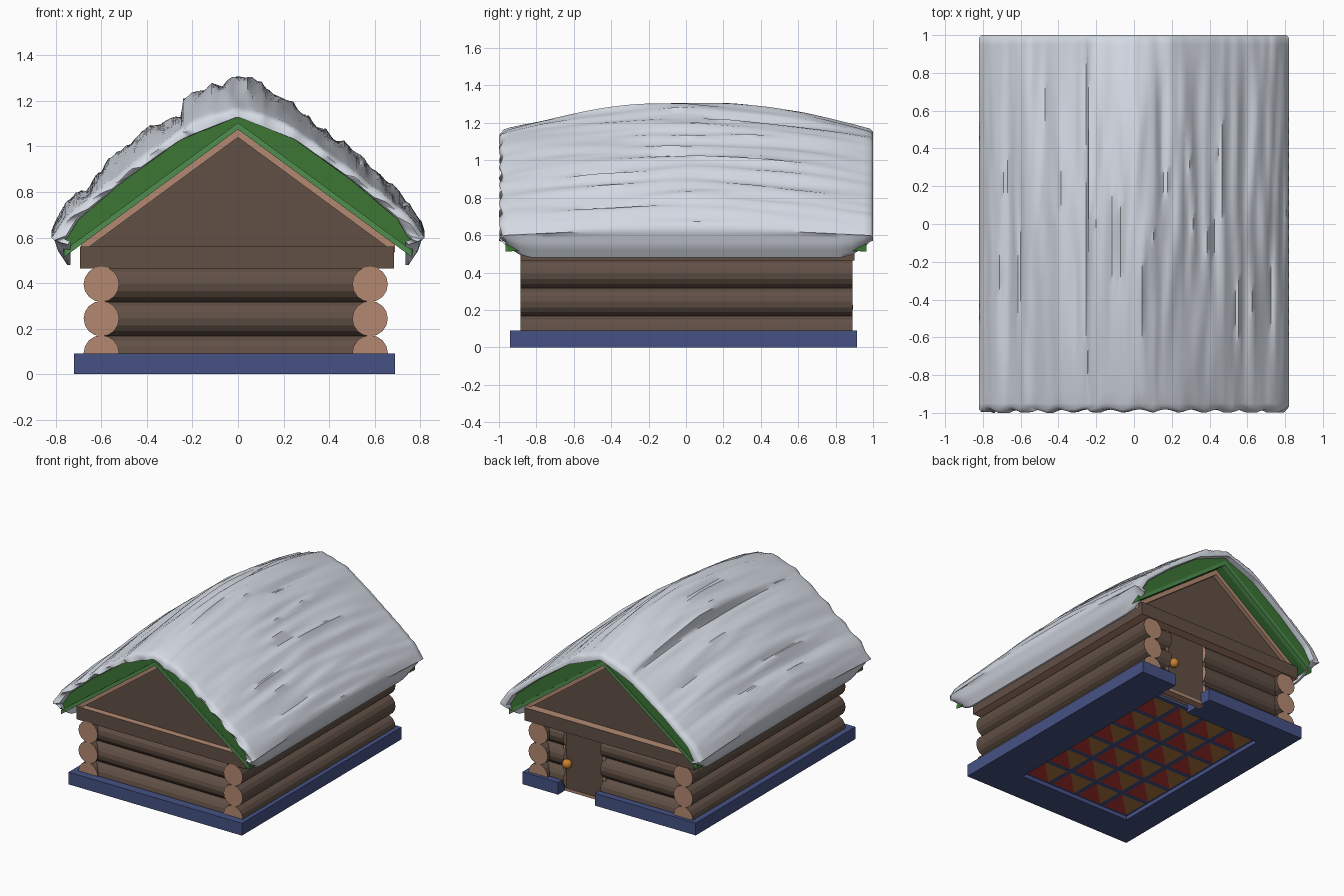
import bpy, bmesh, math
from mathutils import Vector, noise

cube = bpy.data.objects.get("Cube")
if cube:
    bpy.data.objects.remove(cube, do_unlink=True)


def material(name, r, g, b):
    m = bpy.data.materials.new(name)
    m.diffuse_color = (r, g, b, 1)
    m.use_nodes = True
    bsdf = next(n for n in m.node_tree.nodes if n.type == 'BSDF_PRINCIPLED')
    bsdf.inputs["Base Color"].default_value = (r, g, b, 1)
    bsdf.inputs["Roughness"].default_value = 0.8
    return m


SNOW = material("snow", 0.66, 0.70, 0.77)
BARK = material("bark brown", 0.12, 0.08, 0.06)
WOOD = material("cut wood", 0.45, 0.25, 0.165)
GREEN = material("roof green", 0.045, 0.18, 0.036)
TRIM = material("light green", 0.08, 0.27, 0.08)
BLUE = material("base blue", 0.06, 0.083, 0.23)
RED = material("carpet red", 0.5, 0.04, 0.035)
TAN = material("floor tan", 0.42, 0.18, 0.05)
BRASS = material("knob orange", 0.6, 0.22, 0.03)


def finish(name, bm, *mats):
    bmesh.ops.recalc_face_normals(bm, faces=bm.faces[:])
    me = bpy.data.meshes.new(name)
    bm.to_mesh(me)
    bm.free()
    ob = bpy.data.objects.new(name, me)
    bpy.context.collection.objects.link(ob)
    for m in mats:
        me.materials.append(m)
    return ob


def prism(name, pts, direction, *mats, rule=None):
    """Extrude a flat 3D outline; rule picks the material from the face normal."""
    bm = bmesh.new()
    face = bm.faces.new([bm.verts.new(p) for p in pts])
    out = bmesh.ops.extrude_face_region(bm, geom=[face])["geom"]
    bmesh.ops.translate(bm, vec=direction, verts=[v for v in out if isinstance(v, bmesh.types.BMVert)])
    bmesh.ops.recalc_face_normals(bm, faces=bm.faces[:])
    for f in bm.faces:
        f.material_index = 1 if rule and rule(f.normal) else 0
    return finish(name, bm, *mats)


def slab(name, pts_xy, z0, z1, *mats, rule=None):
    return prism(name, [(x, y, z0) for x, y in pts_xy], (0, 0, z1 - z0), *mats, rule=rule)


def panel(name, pts_xz, y0, y1, mat):
    return prism(name, [(x, y0, z) for x, z in pts_xz], (0, y1 - y0, 0), mat)


def rect(x0, x1, y0, y1):
    return [(x0, y0), (x1, y0), (x1, y1), (x0, y1)]


def mirrored(half):
    return [(-x, z) for x, z in reversed(half)] + [p for p in half if p[0] > 0]


def log(name, start, end, radius=0.078, sides=16):
    a, axis = Vector(start), Vector(end) - Vector(start)
    side = axis.normalized().cross(Vector((0, 0, 1)))
    up = Vector((0, 0, 1))
    ring = [a + radius * (side * math.cos(t) + up * math.sin(t))
            for t in (2 * math.pi * i / sides for i in range(sides))]
    d = axis.normalized()
    prism(name, ring, axis, BARK, WOOD, rule=lambda n: abs(n.dot(d)) > 0.9)


# Base frame with an opening for the door
slab("base_frame", [(-0.72, -0.94), (0.69, -0.94), (0.69, 0.915), (0.40, 0.915), (0.40, -0.70),
                    (-0.52, -0.70), (-0.52, 0.68), (0.10, 0.68), (0.10, 0.915), (-0.72, 0.915)],
     0, 0.09, BLUE)
slab("floor_plate", rect(-0.53, 0.41, -0.71, 0.69), 0.03, 0.05, BLUE)

# Floor tiles, each split into two coloured triangles
bm = bmesh.new()
nx, ny, gap = 4, 6, 0.018
for i in range(nx):
    for j in range(ny):
        w, h = 0.92 / nx, 1.38 / ny
        x, y = -0.52 + i * w, -0.70 + j * h
        c = [bm.verts.new((px, py, 0.026)) for px, py in
             rect(x + gap, x + w - gap, y + gap, y + h - gap)]
        for k, tri in enumerate(((0, 1, 2), (0, 2, 3))):
            f = bm.faces.new([c[t] for t in tri])
            f.material_index = k
            f.normal_update()
finish("floor_tiles", bm, RED, TAN)

# Log walls
for row in range(3):
    z = 0.093 + 0.151 * row
    for side, x in (("right", -0.60), ("left", 0.58)):
        log(f"{side}_log_{row}", (x, -0.885, z), (x, 0.89, z))
    log(f"front_log_{row}", (-0.6, -0.80, z), (0.58, -0.80, z))
    log(f"back_log_long_{row}", (-0.6, 0.79, z), (0.09, 0.79, z))
    log(f"back_log_short_{row}", (0.39, 0.79, z), (0.58, 0.79, z))

# Door and knob
panel("door", [(0.08, 0.01), (0.40, 0.01), (0.40, 0.47), (0.08, 0.47)], 0.79, 0.83, BARK)
panel("door_sill", [(0.08, 0), (0.40, 0), (0.40, 0.02), (0.08, 0.02)], 0.78, 0.835, WOOD)
for side, x in (("left", 0.395), ("right", 0.07)):
    panel(f"door_jamb_{side}", [(x, 0), (x + 0.015, 0), (x + 0.015, 0.47), (x, 0.47)], 0.78, 0.837, WOOD)
bm = bmesh.new()
bmesh.ops.create_uvsphere(bm, u_segments=16, v_segments=10, radius=0.034)
bmesh.ops.translate(bm, vec=(0.365, 0.86, 0.215), verts=bm.verts[:])
knob = finish("door_knob", bm, BRASS)
knob.data.shade_smooth()

# Beam on top of the walls, bare wood above and below
slab("wall_beam", rect(-0.695, 0.685, -0.885, 0.90), 0.465, 0.56, BARK, WOOD,
     rule=lambda n: abs(n.z) > 0.9)


def chevron(low, high, reach, slope=0.735):
    drop = slope * reach
    return [(-reach, low - drop), (0, low), (reach, low - drop),
            (reach, high - drop), (0, high), (-reach, high - drop)]


# Gables and roof trims at both ends
for end, s in (("front", -1), ("back", 1)):
    panel(f"{end}_gable", [(-0.67, 0.555), (0.67, 0.555), (0, 1.06)], s * 0.80, s * 0.84, BARK)
    panel(f"{end}_gable_trim", chevron(1.04, 1.08, 0.69), s * 0.80, s * 0.87, WOOD)
    panel(f"{end}_roof_edge", chevron(1.075, 1.105, 0.765), s * 0.93, s * 0.965, TRIM)

# Green roof
roof_top = mirrored([(0, 1.15), (0.25, 1.04), (0.5, 0.87), (0.7, 0.70), (0.77, 0.60)])
panel("green_roof", roof_top + [(0.765, 0.515), (0, 1.078), (-0.765, 0.515)], -0.955, 0.96, GREEN)


def resample(pts, n):
    """Evenly spaced points along a polyline."""
    pts = [Vector(p) for p in pts]
    total = sum((b - a).length for a, b in zip(pts, pts[1:]))
    out, seg, run = [], 0, 0.0
    for i in range(n):
        d = total * i / (n - 1)
        while seg < len(pts) - 2 and run + (pts[seg + 1] - pts[seg]).length < d:
            run += (pts[seg + 1] - pts[seg]).length
            seg += 1
        a, b = pts[seg], pts[seg + 1]
        out.append(a.lerp(b, min(1, (d - run) / (b - a).length)))
    return out


def rim_height(x):
    rim = [(0, 1.17), (0.2, 1.11), (0.4, 0.97), (0.6, 0.82), (0.75, 0.70), (0.83, 0.58)]
    for (x0, z0), (x1, z1) in zip(rim, rim[1:]):
        if x <= x1:
            return z0 + (z1 - z0) * (x - x0) / (x1 - x0)
    return rim[-1][1]


# Snow blanket: lumpy in the middle, thin at both ends, ridged lengthwise
N = 110
outer = resample([(-0.75, 0.48), (-0.79, 0.54), (-0.82, 0.63), (-0.79, 0.70), (-0.74, 0.79), (-0.66, 0.83),
                  (-0.58, 0.95), (-0.47, 1.02), (-0.39, 1.10), (-0.31, 1.12), (-0.25, 1.15),
                  (-0.24, 1.22), (-0.17, 1.26), (-0.06, 1.30), (0.03, 1.325), (0.10, 1.29),
                  (0.15, 1.24), (0.25, 1.20), (0.34, 1.11), (0.47, 1.03), (0.60, 0.91),
                  (0.68, 0.84), (0.75, 0.76), (0.80, 0.69), (0.82, 0.63), (0.79, 0.54), (0.75, 0.48)], N)
inner = resample(mirrored([(0, 1.13), (0.25, 1.03), (0.5, 0.85), (0.7, 0.68),
                           (0.76, 0.58), (0.735, 0.48)]), N)
ys = [-1, -0.985] + [-0.95 + 1.9 * j / 30 for j in range(31)] + [0.985, 1]

bm = bmesh.new()
rings = []
for y in ys:
    bulge = 1 - y * y
    lift = 0.85 * max(0, (abs(y) - 0.82) / 0.18) ** 2
    at_end = abs(y) == 1
    ring = []
    for layer, pts in (("outer", outer), ("inner", inner)):
        for i, p in enumerate(pts):
            x, z, yy = p.x, p.y, y
            if layer == "outer":
                low = min(z, rim_height(abs(x)))
                z = low + (z - low) * bulge
                n = noise.noise(Vector((i * 0.24, y * 0.9, 3)))
                m = noise.noise(Vector((i * 0.55, y * 1.3, 8)))
                if z > 0.68:
                    z -= (0.05 * abs(n) + 0.025 * abs(m)) * (0.25 + 0.75 * bulge)
            if z < 0.6:
                z += (0.6 - z) * lift
            if at_end:
                q = inner[i] if layer == "outer" else outer[i]
                x += (q.x - x) * 0.15
                z -= 0.012 if layer == "outer" else 0
            if y < -0.98:
                yy += 0.018 * abs(math.sin(i * 0.42))
            ring.append(bm.verts.new((x, yy, z)))
    rings.append((ring[:N], ring[N:]))
for (o0, i0), (o1, i1) in zip(rings, rings[1:]):
    for k in range(N - 1):
        bm.faces.new((o0[k], o0[k + 1], o1[k + 1], o1[k]))
        bm.faces.new((i0[k], i1[k], i1[k + 1], i0[k + 1]))
    for k in (0, N - 1):
        bm.faces.new((o0[k], o1[k], i1[k], i0[k]))
for o, n in (rings[0], rings[-1]):
    for k in range(N - 1):
        bm.faces.new((o[k], n[k], n[k + 1], o[k + 1]))
snow = finish("snow_blanket", bm, SNOW)
bpy.ops.object.select_all(action='DESELECT')
snow.select_set(True)
bpy.context.view_layer.objects.active = snow
bpy.ops.object.shade_smooth_by_angle(angle=math.radians(50))
